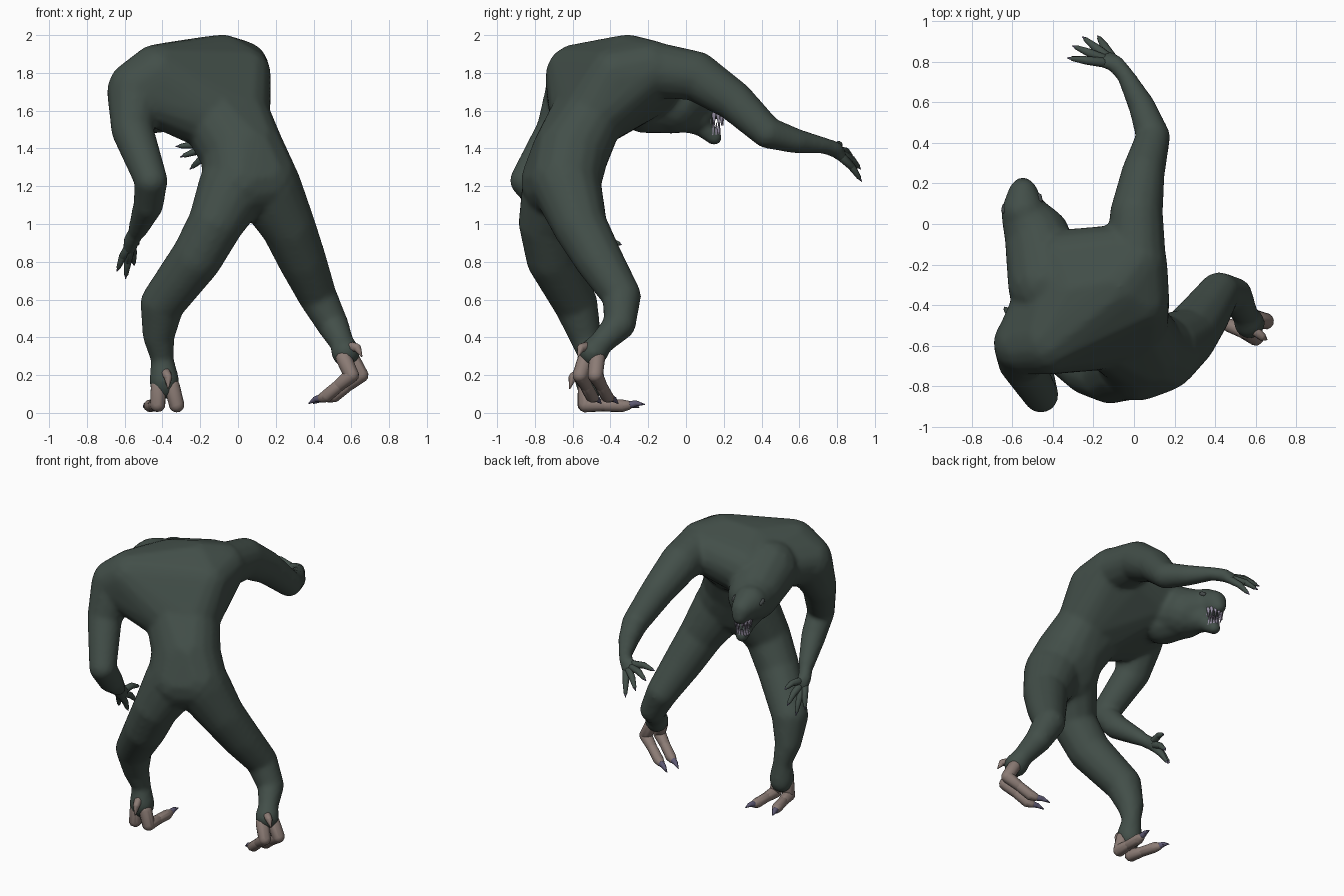
import bpy, bmesh, math
from mathutils import Vector


def material(name, rgb):
    m = bpy.data.materials.new(name)
    m.diffuse_color = (*rgb, 1)
    return m


SKIN = material("dark green skin", (0.055, 0.077, 0.066))
TOE = material("taupe toe", (0.26, 0.20, 0.178))
CLAW = material("slate claw", (0.11, 0.10, 0.17))
TOOTH = material("lilac tooth", (0.30, 0.27, 0.36))
MOUTH = material("dark mouth", (0.06, 0.05, 0.07))
EYE = material("grey eye", (0.06, 0.07, 0.07))


def ball_points(x, y, z, r, n):
    """Points spread evenly over a ball."""
    pts = []
    for i in range(n):
        h = 1 - 2 * (i + 0.5) / n
        a = i * 2.399963
        s = math.sqrt(1 - h * h)
        pts.append(Vector((x + r * s * math.cos(a), y + r * s * math.sin(a), z + r * h)))
    return pts


def hull(bm, balls, n=100):
    """Convex skin around a group of balls (x, y, z, radius)."""
    verts = [bm.verts.new(p) for b in balls for p in ball_points(*b, n)]
    res = bmesh.ops.convex_hull(bm, input=verts)
    dead = {g for k in ("geom_interior", "geom_unused") for g in res[k]
            if isinstance(g, bmesh.types.BMVert)}
    bmesh.ops.delete(bm, geom=[v for v in dead if v.is_valid], context='VERTS')


def chain(bm, balls, n=100):
    for a, b in zip(balls, balls[1:]):
        hull(bm, [a, b], n)


def finish(bm, name, mat):
    bmesh.ops.recalc_face_normals(bm, faces=bm.faces)
    me = bpy.data.meshes.new(name)
    bm.to_mesh(me)
    bm.free()
    me.materials.append(mat)
    for p in me.polygons:
        p.use_smooth = True
    ob = bpy.data.objects.new(name, me)
    bpy.context.collection.objects.link(ob)
    return ob


def limb(name, balls, mat, n=30):
    bm = bmesh.new()
    chain(bm, balls, n)
    return finish(bm, name, mat)


# Body: overlapping hulls fused into one smooth skin
bm = bmesh.new()
ribs = [(-0.12, -0.53, 1.57, 0.19), (0.0, -0.50, 1.57, 0.172)]
waist = [(0.005, -0.61, 1.38, 0.205), (0.05, -0.61, 1.38, 0.20)]
pelvis = [(0.015, -0.67, 1.22, 0.205), (0.125, -0.64, 1.23, 0.195)]
hull(bm, [(-0.535, -0.59, 1.715, 0.155), (-0.42, -0.575, 1.785, 0.17),
          (0.01, -0.19, 1.82, 0.155), (0.025, -0.38, 1.79, 0.15),
          (-0.29, -0.35, 1.80, 0.175), (-0.09, -0.31, 1.83, 0.175),
          (-0.34, -0.20, 1.74, 0.175), (-0.10, -0.16, 1.80, 0.155)] + ribs)
hull(bm, ribs + waist)
hull(bm, waist + pelvis)
# left arm
chain(bm, [(-0.54, -0.59, 1.70, 0.155), (-0.56, -0.68, 1.50, 0.112),
           (-0.46, -0.845, 1.23, 0.088), (-0.475, -0.74, 1.10, 0.08),
           (-0.53, -0.58, 0.97, 0.052)])
# right arm
chain(bm, [(0.01, -0.19, 1.82, 0.15), (0.012, 0.05, 1.785, 0.132),
           (0.045, 0.25, 1.655, 0.108), (0.095, 0.43, 1.485, 0.085),
           (0.04, 0.58, 1.44, 0.067), (-0.04, 0.73, 1.415, 0.044)])
# left leg
chain(bm, [(-0.02, -0.68, 1.20, 0.19), (-0.115, -0.74, 1.01, 0.148),
           (-0.22, -0.71, 0.82, 0.138), (-0.40, -0.585, 0.58, 0.118),
           (-0.42, -0.535, 0.41, 0.085), (-0.40, -0.50, 0.28, 0.060),
           (-0.39, -0.51, 0.17, 0.08), (-0.39, -0.505, 0.145, 0.075)])
# right leg
chain(bm, [(0.15, -0.63, 1.20, 0.185), (0.265, -0.56, 0.99, 0.145),
           (0.34, -0.46, 0.81, 0.128), (0.42, -0.34, 0.62, 0.103),
           (0.50, -0.35, 0.47, 0.085), (0.55, -0.45, 0.37, 0.064),
           (0.57, -0.49, 0.32, 0.077)])
# neck, skull, snout and lower jaw
chain(bm, [(-0.425, -0.30, 1.73, 0.20), (-0.475, -0.07, 1.64, 0.165),
           (-0.545, 0.05, 1.65, 0.112)])
chain(bm, [(-0.43, -0.22, 1.63, 0.15), (-0.49, -0.04, 1.60, 0.12), (-0.52, 0.06, 1.56, 0.075)])
hull(bm, [(-0.545, 0.06, 1.665, 0.11), (-0.548, 0.15, 1.65, 0.075),
          (-0.548, 0.18, 1.605, 0.052)])
chain(bm, [(-0.52, 0.0, 1.56, 0.075), (-0.532, 0.08, 1.52, 0.055),
           (-0.54, 0.15, 1.458, 0.043)])


# palms spread from the wrist towards the finger tips
left_wrist, left_palm = (-0.53, -0.58, 0.97), (-0.565, -0.51, 0.91)
right_wrist, right_palm = (-0.04, 0.73, 1.415), (-0.09, 0.79, 1.395)
left_tips = [(-0.64, -0.41, 0.75), (-0.595, -0.37, 0.71), (-0.55, -0.34, 0.78), (-0.53, -0.34, 0.89)]
right_tips = [(-0.33, 0.82, 1.41), (-0.305, 0.88, 1.355), (-0.255, 0.925, 1.29), (-0.18, 0.93, 1.225)]
fingers = []
for side, wrist, palm, tips in (("left", left_wrist, left_palm, left_tips),
                                ("right", right_wrist, right_palm, right_tips)):
    roots = [Vector(palm).lerp(Vector(t), 0.24) for t in tips]
    hull(bm, [(*wrist, 0.044), (*palm, 0.044)])
    hull(bm, [(*palm, 0.042)] + [(*r, 0.029) for r in roots], 60)
    fingers += [(f"{side}_finger_{i}", r, Vector(t)) for i, (r, t) in enumerate(zip(roots, tips))]

body = finish(bm, "body", SKIN)
rm = body.modifiers.new("fuse", 'REMESH')
rm.mode = 'VOXEL'
rm.voxel_size = 0.014
rm.use_smooth_shade = True
sm = body.modifiers.new("soften", 'SMOOTH')
sm.factor = 0.5
sm.iterations = 9

# Fingers with small claws
for name, a, c in fingers:
    b = a.lerp(c, 0.5) + Vector((0, 0, 0.015))
    d = b.lerp(c, 0.72)
    limb(name, [(*a, 0.025), (*b, 0.021), (*d, 0.012)], SKIN)
    limb(name + "_claw", [(*d, 0.010), (*c, 0.002)], CLAW)


# Toes: two per foot, each ending in a claw, with a spur behind
def toe(name, pts):
    a, b, c, tip = (Vector(p) for p in pts)
    d = c.lerp(tip, 0.25)
    limb(name, [(*a, 0.043), (*b, 0.041), (*b.lerp(c, 0.5), 0.033), (*c, 0.034), (*d, 0.026)], TOE, 50)
    limb(name + "_claw", [(*d, 0.023), (*(d.lerp(tip, 0.5) + Vector((0, 0, 0.008))), 0.016),
                          (*tip, 0.003)], CLAW)


toe("left_toe_outer", [(-0.42, -0.53, 0.14), (-0.425, -0.535, 0.045), (-0.465, -0.35, 0.037), (-0.50, -0.25, 0.03)])
toe("left_toe_inner", [(-0.35, -0.53, 0.14), (-0.325, -0.53, 0.043), (-0.32, -0.34, 0.038), (-0.31, -0.22, 0.045)])
toe("right_toe_outer", [(0.60, -0.47, 0.29), (0.65, -0.48, 0.20), (0.51, -0.42, 0.09), (0.40, -0.36, 0.05)])
toe("right_toe_inner", [(0.56, -0.53, 0.29), (0.60, -0.56, 0.20), (0.47, -0.50, 0.09), (0.375, -0.45, 0.05)])
limb("left_spur", [(-0.38, -0.565, 0.21, 0.026), (-0.37, -0.60, 0.19, 0.022),
                   (-0.37, -0.615, 0.13, 0.004)], TOE)
limb("right_spur", [(0.60, -0.53, 0.35, 0.026), (0.63, -0.555, 0.345, 0.022),
                    (0.655, -0.57, 0.30, 0.004)], TOE)

# Mouth lining between the jaws
limb("mouth_lining", [(-0.53, 0.07, 1.56, 0.05), (-0.54, 0.11, 1.54, 0.04)], MOUTH)

# Teeth along the upper and lower jaw
bm = bmesh.new()
for i in range(9):
    t = math.radians(-110 + 27.5 * i)
    sx, sy = math.sin(t), math.cos(t)
    x, y = -0.545 + 0.050 * sx, 0.14 + 0.052 * sy
    hull(bm, [(x, y, 1.585, 0.013), (x, y + 0.003, 1.52, 0.002)], 20)
    x, y = -0.54 + 0.035 * sx, 0.135 + 0.038 * sy
    hull(bm, [(x, y, 1.475, 0.011), (x, y + 0.005, 1.535, 0.002)], 20)
finish(bm, "teeth", TOOTH)

# Eyes on both sides of the skull
for name, x, y in (("left_eye", -0.638, 0.075), ("right_eye", -0.468, 0.125)):
    limb(name, [(x, y - 0.01, 1.695, 0.018), (x, y + 0.012, 1.685, 0.014)], EYE)
